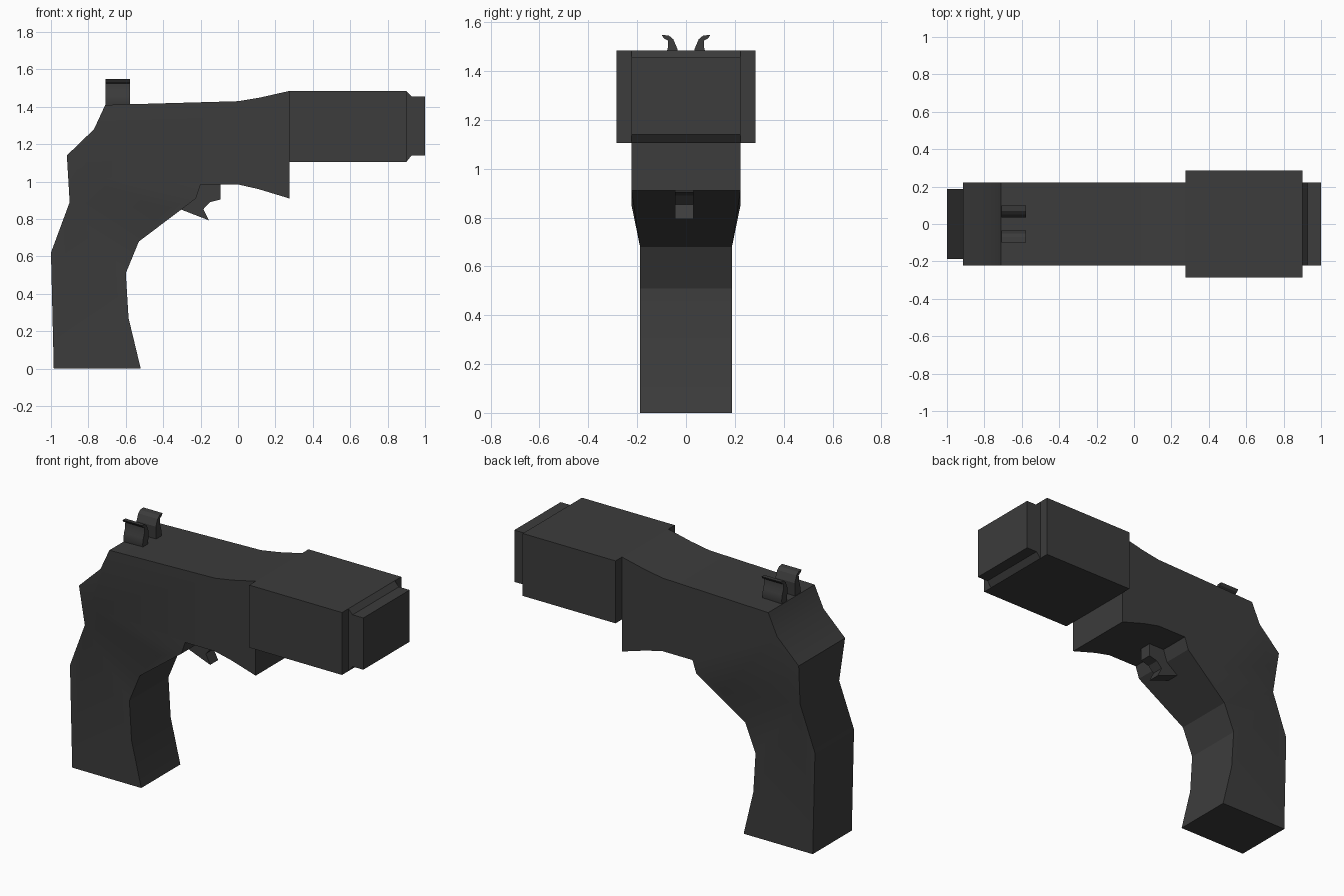
import bpy, bmesh, math
from mathutils import Vector

cube = bpy.data.objects.get("Cube")
if cube:
    bpy.data.objects.remove(cube, do_unlink=True)

gunmetal = bpy.data.materials.new("dark grey metal")
gunmetal.use_nodes = True
colour = (0.045, 0.045, 0.045, 1)
gunmetal.diffuse_color = colour
bsdf = gunmetal.node_tree.nodes["Principled BSDF"]
bsdf.inputs["Base Color"].default_value = colour
bsdf.inputs["Roughness"].default_value = 0.7


def finish(name, bm):
    bmesh.ops.recalc_face_normals(bm, faces=bm.faces)
    mesh = bpy.data.meshes.new(name)
    bm.to_mesh(mesh)
    bm.free()
    mesh.materials.append(gunmetal)
    obj = bpy.data.objects.new(name, mesh)
    bpy.context.collection.objects.link(obj)
    bpy.ops.object.select_all(action='DESELECT')
    obj.select_set(True)
    bpy.context.view_layer.objects.active = obj
    bpy.ops.object.shade_smooth_by_angle(angle=math.radians(25))
    return obj


def prism(name, points, offset):
    """Extrude a closed 3D outline along an offset."""
    bm = bmesh.new()
    face = bm.faces.new([bm.verts.new(p) for p in points])
    made = bmesh.ops.extrude_face_region(bm, geom=[face], use_keep_orig=True)
    verts = [g for g in made["geom"] if isinstance(g, bmesh.types.BMVert)]
    bmesh.ops.translate(bm, verts=verts, vec=Vector(offset))
    return finish(name, bm)


def side_prism(name, profile, half, middle=0):
    return prism(name, [(x, middle - half, z) for x, z in profile], (0, 2 * half, 0))


# Frame and grip: wide upper body, narrower handle, sloped band between
WIDE, NARROW = 0.223, 0.188
top = [(-0.915, 1.14), (-0.77, 1.28), (-0.71, 1.41), (0, 1.43), (0.12, 1.45),
       (0.275, 1.485), (0.275, 0.91), (0.11, 0.96), (0, 0.985), (-0.2, 0.985),
       (-0.225, 0.91)]
band = [(-0.39, 0.85), (-0.84, 1.03)]
grip = [(-0.53, 0.68), (-0.6, 0.51), (-0.585, 0.27), (-0.52, 0),
        (-0.985, 0), (-1.0, 0.62), (-0.9, 0.89)]

bm = bmesh.new()
rims = []
for side in (-1, 1):
    t = [bm.verts.new((x, side * WIDE, z)) for x, z in top]
    b = [bm.verts.new((x, side * WIDE, z)) for x, z in band]
    g = [bm.verts.new((x, side * NARROW, z)) for x, z in grip]
    bm.faces.new(t + b)
    bm.faces.new(g)
    bm.faces.new((b[0], g[0], g[-1], b[1]))
    bm.faces.new((b[1], g[-1], t[0]))
    bm.faces.new((t[-1], g[0], b[0]))
    rims.append(t + g)
right, left = rims
for i in range(len(right)):
    j = (i + 1) % len(right)
    bm.faces.new((right[i], right[j], left[j], left[i]))
finish("frame_and_grip", bm)

# Barrel housing and stepped muzzle
side_prism("barrel_housing",
           [(0.275, 1.105), (0.9, 1.105), (0.9, 1.485), (0.275, 1.485)], 0.285)
side_prism("muzzle",
           [(0.89, 1.105), (0.9, 1.105), (0.928, 1.14), (1, 1.14),
            (1, 1.455), (0.928, 1.455), (0.9, 1.485), (0.89, 1.485)], WIDE)

# Trigger
side_prism("trigger",
           [(-0.31, 0.853), (-0.155, 0.793), (-0.185, 0.853), (-0.15, 0.89),
            (-0.093, 0.905), (-0.093, 0.99), (-0.2, 0.99), (-0.225, 0.92)],
           0.038, -0.008)

# Rear sight: a pair of prongs curling outwards
prong = [(0.04, 1.4), (0.085, 1.4), (0.092, 1.43), (0.085, 1.465), (0.075, 1.49),
         (0.073, 1.525), (0.09, 1.533), (0.1, 1.548), (0.07, 1.545),
         (0.052, 1.53), (0.035, 1.49)]
for name, side in (("right", -1), ("left", 1)):
    prism(name + "_sight_prong", [(-0.708, side * y, z) for y, z in prong],
          (0.13, 0, 0))
